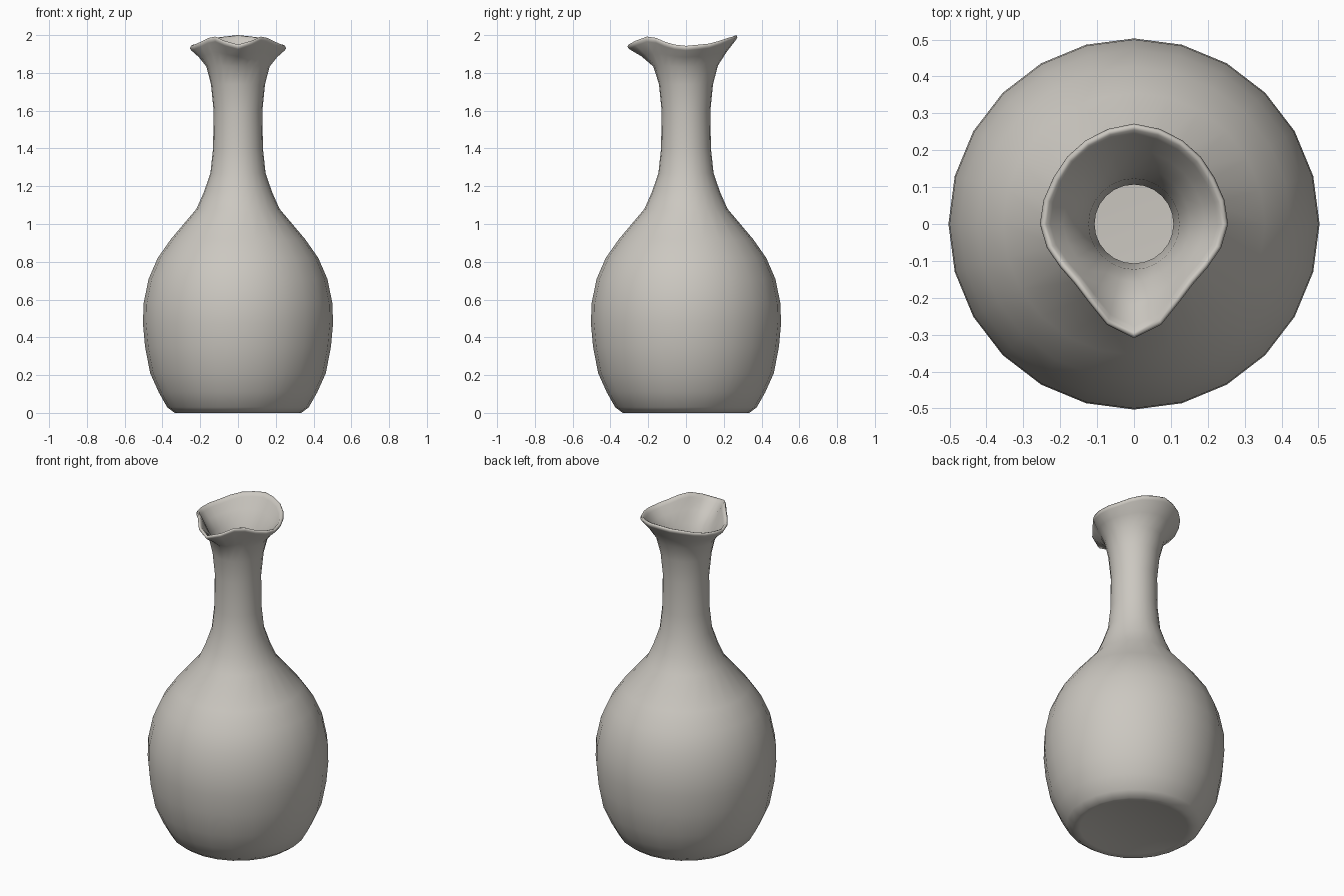
import bpy, bmesh, math

if "Cube" in bpy.data.objects:
    bpy.data.objects.remove(bpy.data.objects["Cube"])

SEGMENTS = 24

# Glazed clay colour
clay = bpy.data.materials.new("warm_grey_clay")
clay.use_nodes = True
colour = (0.60, 0.575, 0.53, 1)
clay.diffuse_color = colour
clay.node_tree.nodes["Principled BSDF"].inputs["Base Color"].default_value = colour

# Rim shape: degrees away from the spout, radius, height
RIM = [(0, 0.31, 1.95), (15, 0.283, 1.97), (30, 0.245, 1.992), (45, 0.228, 1.985),
       (60, 0.232, 1.965), (75, 0.245, 1.95), (90, 0.255, 1.943), (120, 0.252, 1.955),
       (150, 0.262, 1.985), (180, 0.272, 2.0)]


def rim_at(angle):
    for (a, r1, h1), (b, r2, h2) in zip(RIM, RIM[1:]):
        if angle <= b + 0.001:
            t = (angle - a) / (b - a)
            return r1 + (r2 - r1) * t, h1 + (h2 - h1) * t
    return RIM[-1][1:]


# Wall profile: radius, height, and how far it follows the rim shape
OUTER = [(0.24, 0.02, 0), (0.30, 0.003, 0), (0.335, 0, 0), (0.375, 0.03, 0),
         (0.42, 0.11, 0), (0.465, 0.21, 0), (0.492, 0.35, 0), (0.503, 0.47, 0),
         (0.5, 0.58, 0), (0.473, 0.71, 0), (0.425, 0.82, 0), (0.355, 0.92, 0),
         (0.22, 1.08, 0), (0.18, 1.17, 0), (0.146, 1.27, 0), (0.132, 1.4, 0),
         (0.129, 1.6, 0), (0.143, 1.74, 0), (0.168, 1.835, 0.1)]
LIP = [(0.21, 1.892, 0.5), (0.252, 1.935, 0.95), (0.26, 1.948, 1),
       (0.254, 1.96, 1), (0.243, 1.956, 1), (0.232, 1.94, 0.92), (0.195, 1.895, 0.5),
       (0.153, 1.835, 0.1), (0.123, 1.74, 0), (0.107, 1.6, 0)]
INNER = [(r - 0.024, z + 0.01, 0) for r, z, w in reversed(OUTER[5:16])]
FLOOR = [(0.36, 0.05, 0), (0.22, 0.035, 0)]

bm = bmesh.new()
rings = []
for radius, height, follow in OUTER + LIP + INNER + FLOOR:
    ring = []
    for i in range(SEGMENTS):
        turn = 360 * i / SEGMENTS
        rim_radius, rim_height = rim_at(min(turn, 360 - turn))
        r = radius + follow * (rim_radius - 0.26)
        z = height + follow * (rim_height - 1.96)
        a = math.radians(turn)
        ring.append(bm.verts.new((r * math.sin(a), -r * math.cos(a), z)))
    rings.append(ring)

# Skin the rings and close the foot and the inner floor
for low, high in zip(rings, rings[1:]):
    for i in range(SEGMENTS):
        j = (i + 1) % SEGMENTS
        bm.faces.new((low[i], low[j], high[j], high[i]))
bm.faces.new(list(reversed(rings[0])))
bm.faces.new(rings[-1])

mesh = bpy.data.meshes.new("vase")
bm.to_mesh(mesh)
bm.free()
mesh.materials.append(clay)
vase = bpy.data.objects.new("vase", mesh)
bpy.context.collection.objects.link(vase)

bpy.ops.object.select_all(action="DESELECT")
vase.select_set(True)
bpy.context.view_layer.objects.active = vase
bpy.ops.object.shade_smooth()
